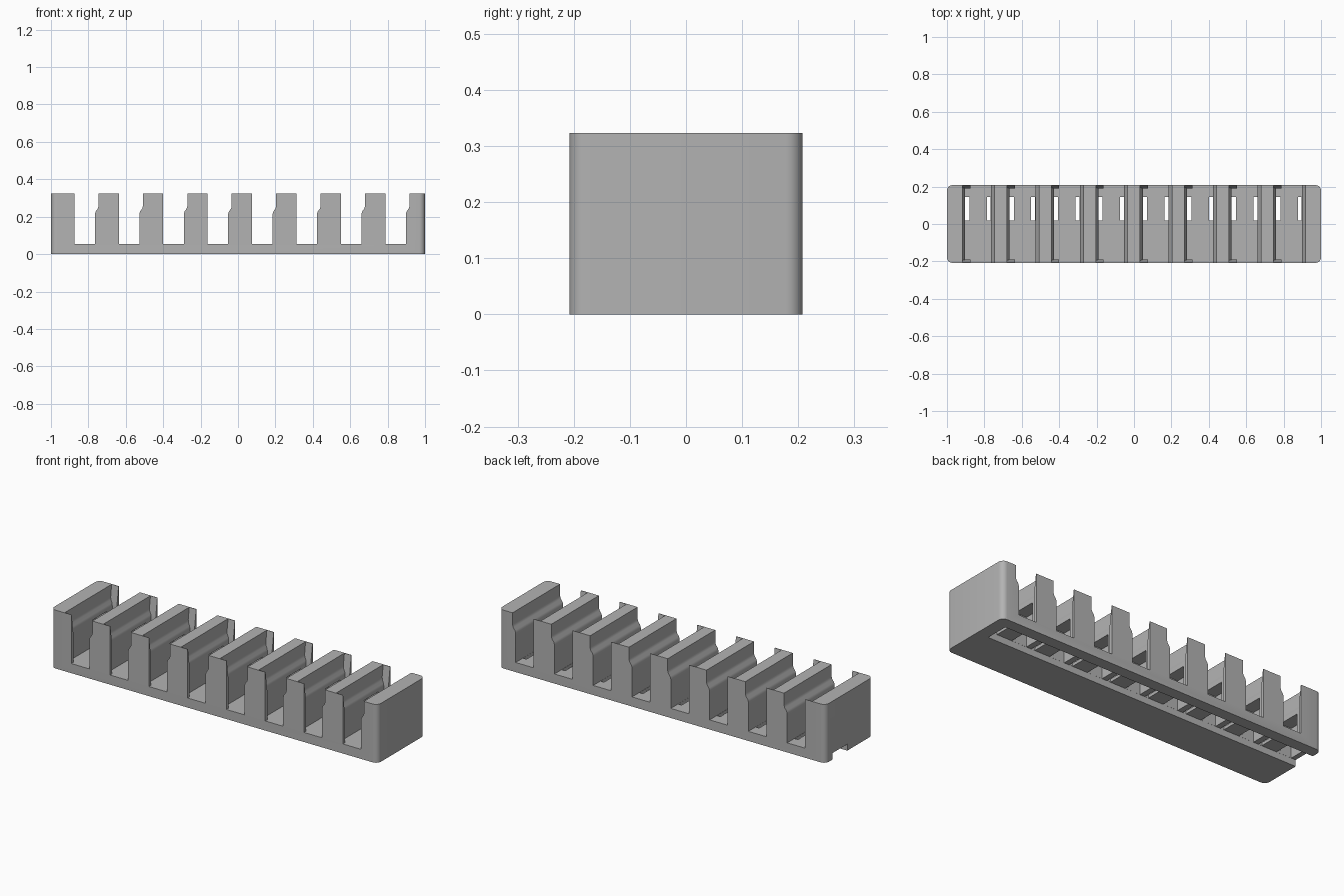
import bpy
import bmesh

old = bpy.data.objects.get("Cube")
if old:
    bpy.data.objects.remove(old, do_unlink=True)

PITCH = 0.2375
SLOTS = 8
HEIGHT = 0.323
FLOOR = 0.053
DEPTH = 0.208

grey = bpy.data.materials.new("plain grey")
grey.use_nodes = True
colour = (0.45, 0.45, 0.45, 1)
grey.diffuse_color = colour
grey.node_tree.nodes["Principled BSDF"].inputs["Base Color"].default_value = colour


def loft(bm, levels, shift=0.0):
    """Stack rectangles (z, x0, x1, y0, y1) into a closed solid."""
    rings = []
    for z, x0, x1, y0, y1 in levels:
        corners = ((x0, y0), (x1, y0), (x1, y1), (x0, y1))
        rings.append([bm.verts.new((x + shift, y, z)) for x, y in corners])
    bm.faces.new(rings[0][::-1])
    bm.faces.new(rings[-1])
    for low, high in zip(rings, rings[1:]):
        for i in range(4):
            j = (i + 1) % 4
            bm.faces.new((low[i], low[j], high[j], high[i]))


def make_object(name, bm):
    bmesh.ops.recalc_face_normals(bm, faces=bm.faces)
    mesh = bpy.data.meshes.new(name)
    bm.to_mesh(mesh)
    bm.free()
    mesh.materials.append(grey)
    obj = bpy.data.objects.new(name, mesh)
    bpy.context.collection.objects.link(obj)
    return obj


def cut(target, name, shapes, count=1):
    """Subtract the lofted shapes, repeated once per slot, from the target."""
    bm = bmesh.new()
    for n in range(count):
        for levels in shapes:
            loft(bm, levels, n * PITCH)
    cutter = make_object(name, bm)
    cutter.hide_render = True
    mod = target.modifiers.new(name, "BOOLEAN")
    mod.operation = "DIFFERENCE"
    mod.solver = "EXACT"
    mod.object = cutter
    bpy.context.view_layer.objects.active = target
    bpy.ops.object.modifier_apply(modifier=name)
    bpy.data.objects.remove(cutter, do_unlink=True)


# Solid bar with rounded upright corners
bm = bmesh.new()
loft(bm, [(z, -1, 1, -DEPTH, DEPTH) for z in (0, HEIGHT)])
uprights = [e for e in bm.edges if abs(e.verts[0].co.z - e.verts[1].co.z) > 0.1]
bmesh.ops.bevel(bm, geom=uprights, offset=0.03, segments=6, affect="EDGES", profile=0.5)
body = make_object("slotted_holder", bm)

# Slots open at front and back, stepped wider at the top on one side
cut(body, "slot", [[
    (FLOOR, -0.875, -0.765, -0.3, 0.3),
    (0.215, -0.875, -0.765, -0.3, 0.3),
    (0.228, -0.875, -0.761, -0.3, 0.3),
    (0.243, -0.875, -0.75, -0.3, 0.3),
    (0.256, -0.875, -0.746, -0.3, 0.3),
    (0.4, -0.875, -0.746, -0.3, 0.3),
]], SLOTS)

# Recess in the other wall, leaving tapered tabs at both ends
cut(body, "tab_recess", [[
    (FLOOR, -0.903, -0.82, -0.19, 0.19),
    (0.215, -0.903, -0.82, -0.19, 0.19),
    (0.228, -0.906, -0.82, -0.192, 0.192),
    (0.243, -0.914, -0.82, -0.194, 0.194),
    (0.256, -0.917, -0.82, -0.196, 0.196),
    (0.33, -0.917, -0.82, -0.206, 0.206),
]], SLOTS)

# Pockets behind the recessed walls and slits beside the opposite walls
cut(body, "pocket", [
    [(z, -0.972, -0.88, 0.018, 0.145) for z in (-0.1, 0.2)],
    [(z, -0.787, -0.766, 0.018, 0.145) for z in (-0.1, 0.07)],
], SLOTS)

# Channel under the floor, open at one end only
cut(body, "channel", [[(z, -1.1, 0.93, 0.0175, 0.1455) for z in (-0.1, 0.036)]])

# Smooth rounded surfaces with crisp corners
bpy.ops.object.select_all(action="DESELECT")
body.select_set(True)
bpy.context.view_layer.objects.active = body
bpy.ops.object.shade_smooth_by_angle(angle=0.6)
